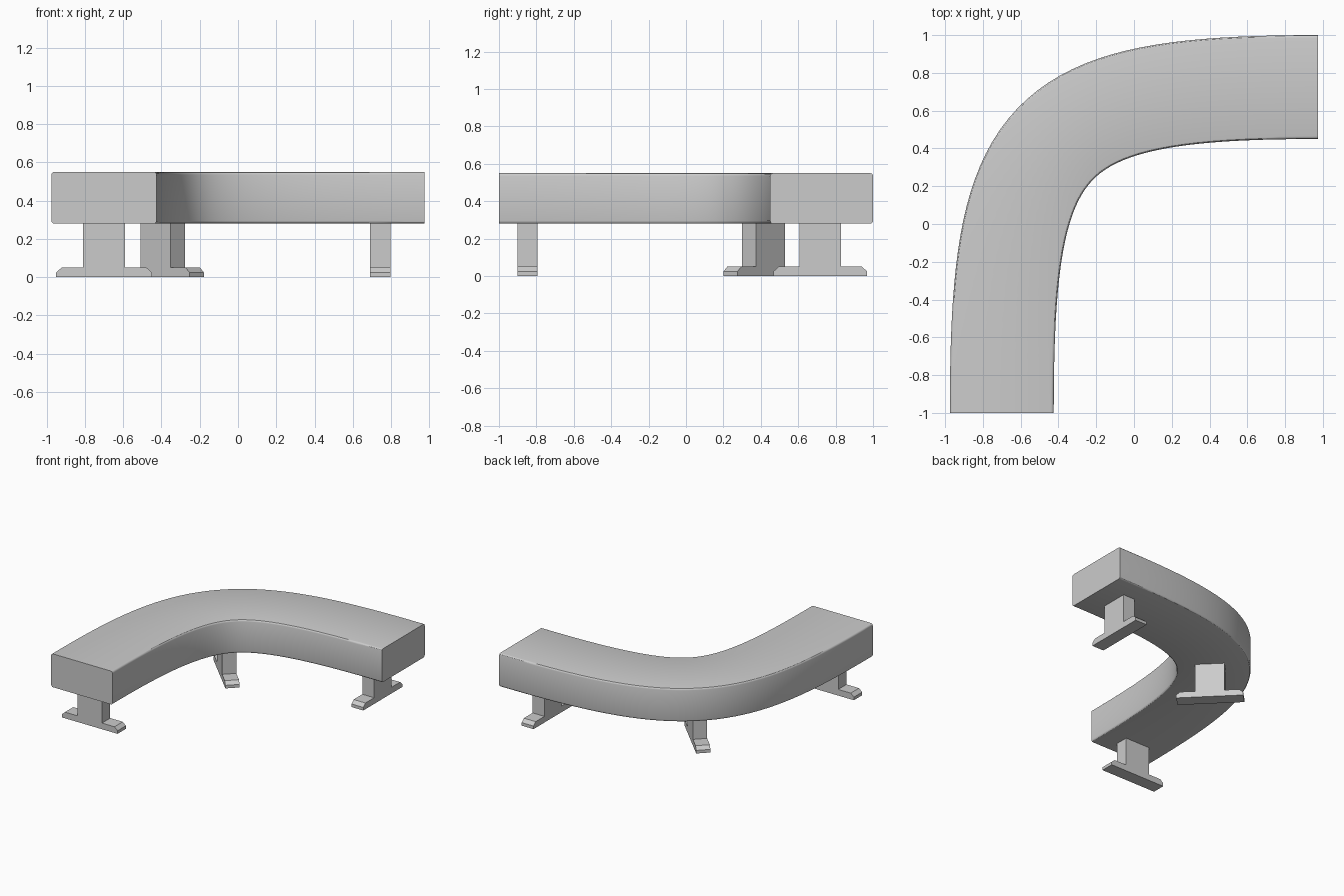
import bpy, bmesh, math
from mathutils import Vector

if "Cube" in bpy.data.objects:
    bpy.data.objects.remove(bpy.data.objects["Cube"])

LEG_X, LEG_TOP = 0.25, 0.285


def make_object(name, bm, smooth=False):
    bmesh.ops.recalc_face_normals(bm, faces=bm.faces)
    mesh = bpy.data.meshes.new(name)
    bm.to_mesh(mesh)
    bm.free()
    obj = bpy.data.objects.new(name, mesh)
    bpy.context.collection.objects.link(obj)
    if smooth:
        bpy.context.view_layer.objects.active = obj
        obj.select_set(True)
        bpy.ops.object.shade_smooth_by_angle(angle=math.radians(30))
        obj.select_set(False)
    return obj


def skin(bm, rings):
    # Bridge matching rings of points and cap both ends
    loops = [[bm.verts.new(p) for p in ring] for ring in rings]
    n = len(loops[0])
    for a, b in zip(loops, loops[1:]):
        for i in range(n):
            j = (i + 1) % n
            bm.faces.new((a[i], a[j], b[j], b[i]))
    bm.faces.new(loops[0])
    bm.faces.new(loops[-1][::-1])


# Rounded rectangular section of the seat: (sideways offset, height)
def seat_section(half=0.275, z0=0.28, z1=0.55, r=0.015, steps=3):
    corners = [(half - r, z1 - r), (-half + r, z1 - r),
               (-half + r, z0 + r), (half - r, z0 + r)]
    points = []
    for k, (cx, cz) in enumerate(corners):
        for s in range(steps + 1):
            a = math.pi / 2 * (k + s / steps)
            points.append((cx + r * math.cos(a), cz + r * math.sin(a)))
    return points


# Curved seat, swept along a bezier centre line
H = 1.487
P = [Vector(p) for p in ((-0.70, -1), (-0.70, -1 + H), (0.975 - H, 0.725), (0.975, 0.725))]
SEGMENTS = 40
rings = []
for i in range(SEGMENTS + 1):
    t = i / SEGMENTS
    u = 1 - t
    c = P[0] * u**3 + P[1] * 3 * u * u * t + P[2] * 3 * u * t * t + P[3] * t**3
    d = ((P[1] - P[0]) * u * u + (P[2] - P[1]) * 2 * u * t + (P[3] - P[2]) * t * t).normalized()
    side = Vector((d.y, -d.x))
    rings.append([(c.x + side.x * o, c.y + side.y * o, z) for o, z in seat_section()])
bm = bmesh.new()
skin(bm, rings)
make_object("curved_seat", bm, smooth=True)


# Legs: inverted T profile with chamfered foot, extruded
def leg(name, x, y, angle):
    half = [(LEG_X, 0), (LEG_X, 0.025), (0.222, 0.05), (0.11, 0.05), (0.11, LEG_TOP)]
    profile = half + [(-px, pz) for px, pz in reversed(half)]
    bm = bmesh.new()
    skin(bm, [[(px, py, pz) for px, pz in profile] for py in (-0.053, 0.053)])
    obj = make_object(name, bm)
    obj.location = (x, y, 0)
    obj.rotation_euler.z = math.radians(angle)


leg("front_leg", -0.70, -0.847, 0)
leg("corner_leg", -0.393, 0.415, -45)
leg("right_leg", 0.743, 0.718, 90)
